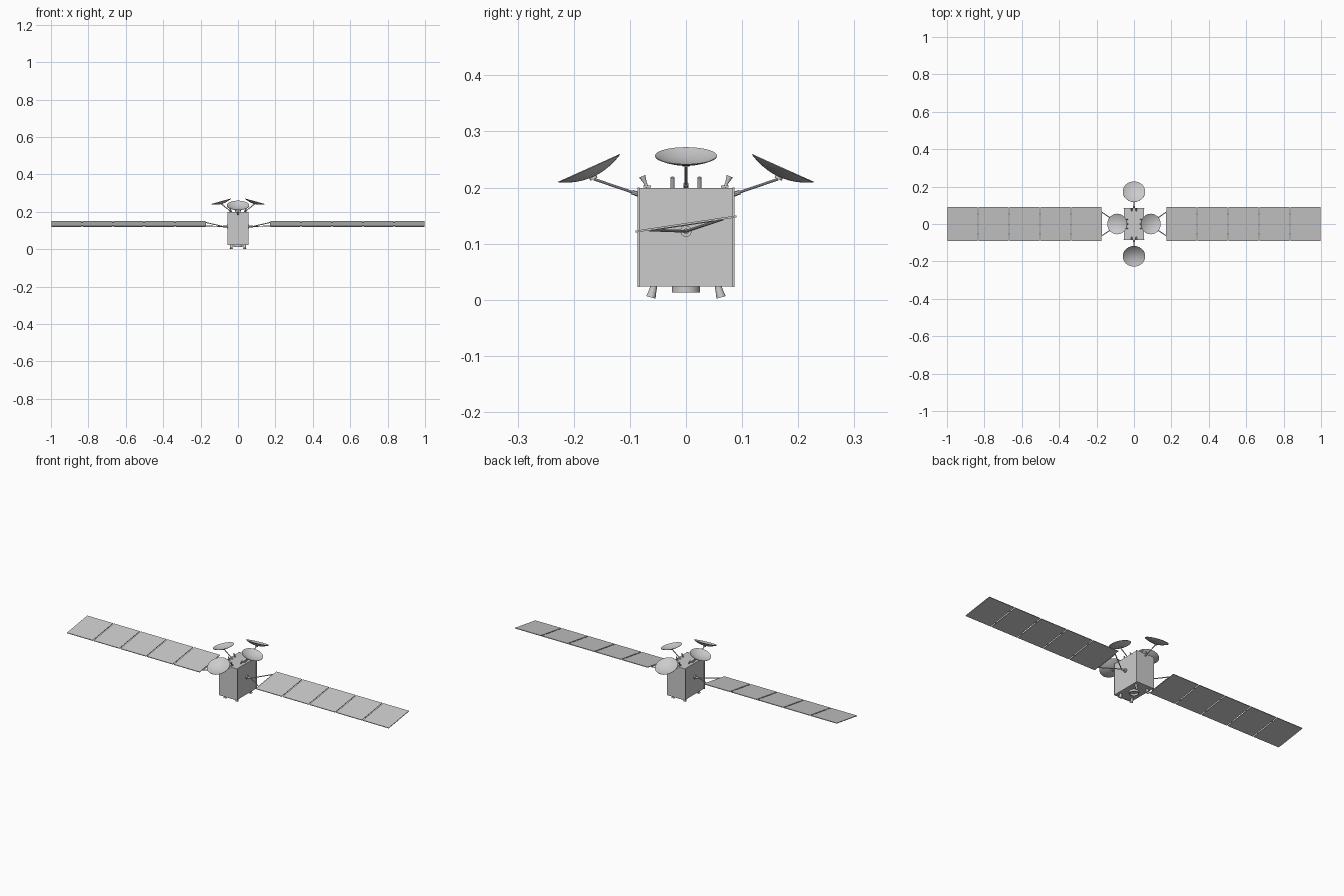
import bpy, bmesh, math
from mathutils import Vector, Matrix

if "Cube" in bpy.data.objects:
    bpy.data.objects.remove(bpy.data.objects["Cube"])


def make(name, bm, matrix=None, smooth=False):
    if matrix:
        bm.transform(matrix)
    bmesh.ops.recalc_face_normals(bm, faces=bm.faces)
    me = bpy.data.meshes.new(name)
    bm.to_mesh(me)
    bm.free()
    ob = bpy.data.objects.new(name, me)
    bpy.context.collection.objects.link(ob)
    if smooth:
        bpy.ops.object.select_all(action='DESELECT')
        ob.select_set(True)
        bpy.context.view_layer.objects.active = ob
        bpy.ops.object.shade_smooth_by_angle(angle=math.radians(35))
    return ob


def box(name, size, loc, matrix=None):
    bm = bmesh.new()
    bmesh.ops.create_cube(bm, size=1)
    bm.transform(Matrix.Translation(loc) @ Matrix.Diagonal((*size, 1)))
    return make(name, bm, matrix)


def aim(loc, direction):
    rot = Vector(direction).to_track_quat('Z', 'Y').to_matrix().to_4x4()
    return Matrix.Translation(loc) @ rot


def lathe(name, profile, loc, direction, steps=32):
    """Spin a (radius, height) profile around an axis."""
    bm = bmesh.new()
    vs = [bm.verts.new((r, 0, h)) for r, h in profile]
    es = [bm.edges.new(p) for p in zip(vs, vs[1:])]
    bmesh.ops.spin(bm, geom=vs + es, cent=(0, 0, 0), axis=(0, 0, 1),
                   angle=2 * math.pi, steps=steps)
    bmesh.ops.remove_doubles(bm, verts=bm.verts, dist=1e-6)
    return make(name, bm, aim(loc, direction), True)


def rod(name, a, b, r, steps=10):
    a, b = Vector(a), Vector(b)
    h = (b - a).length
    return lathe(name, [(0, 0), (r, 0), (r, h), (0, h)], a, b - a, steps)


def dish(name, rim_centre, axis, radius, depth, foot):
    """Thin paraboloid reflector with back hub, arm and root bracket."""
    n = 8
    inner = [(radius * i / n, depth * ((i / n) ** 2 - 1)) for i in range(n + 1)]
    outer = [(r, h - 0.0015) for r, h in reversed(inner)]
    lathe(name, inner + outer, rim_centre, axis, 40)
    ax = Vector(axis).normalized()
    back = Vector(rim_centre) - ax * depth
    hub = back - ax * 0.006
    rod(name + "_hub", hub, back, 0.007, 12)
    rod(name + "_arm", foot, hub, 0.0025)
    d = (hub - Vector(foot)).normalized()
    rod(name + "_bracket", Vector(foot) - d * 0.002, Vector(foot) + d * 0.012, 0.0045)


# Body: core with slightly larger front and back plates
box("body_core", (0.106, 0.168, 0.175), (0, 0, 0.1115))
for s in (-1, 1):
    box("body_plate", (0.112, 0.003, 0.177), (0, s * 0.0848, 0.1115))

# Main engine ring under the body
lathe("engine_ring", [(0.025, 0.024), (0.025, 0.013), (0.021, 0.013),
                      (0.017, 0.022), (0, 0.022)], (0, 0, 0), (0, 0, 1))

# Corner thrusters, splayed outward
for sx in (-1, 1):
    for sy in (-1, 1):
        lathe("thruster", [(0, 0), (0.006, 0), (0.0065, 0.008), (0.0085, 0.021),
                           (0.007, 0.021), (0.004, 0.010), (0, 0.010)],
              (sx * 0.036, sy * 0.057, 0.0245), (0, sy * 0.27, -1), 16)

# Four dish antennas
for s in (-1, 1):
    dish("long_side_dish", (0, s * 0.173, 0.235), (0, s * 0.41, 0.91),
         0.06, 0.016, (0, s * 0.085, 0.188))
    dish("short_side_dish", (s * 0.090, 0, 0.257), (s * 0.27, 0, 0.96),
         0.055, 0.013, (s * 0.035, 0, 0.199))

# Feed horns on the top deck, pointing to their dishes
horn = [(0, 0), (0.0025, 0), (0.003, 0.010), (0.006, 0.022),
        (0.005, 0.022), (0.002, 0.012), (0, 0.012)]
for s in (-1, 1):
    for t in (-1, 1):
        lathe("long_side_feed", horn, (t * 0.012, s * 0.069, 0.2),
              (0, s * 0.45, 1), 16)
        rod("short_side_feed", (s * 0.035, t * 0.024, 0.199),
            (s * 0.043, t * 0.024, 0.218), 0.0035, 14)
        box("feed_base", (0.008, 0.014, 0.004), (t * 0.012, s * 0.069, 0.202))

# Solar wings: drive boom, V yoke and five hinged panels, tilted about x
tilt = Matrix.Translation((0, 0, 0.135)) @ Matrix.Rotation(math.radians(8.5), 4, 'X')
first, pitch, gap = 0.172, 0.1656, 0.006
for s in (-1, 1):
    apex = Vector((s * 0.08, 0, 0.122))
    rod("drive_boom", (s * 0.05, 0, 0.122), apex, 0.005, 16)
    rod("drive_collar", (s * 0.05, 0, 0.122), (s * 0.060, 0, 0.122), 0.010, 20)
    for t in (-1, 1):
        rod("yoke_arm", apex, tilt @ Vector((s * 0.175, t * 0.066, -0.001)), 0.0025)
    rod("yoke_crossbar", tilt @ Vector((s * 0.172, -0.066, -0.001)),
        tilt @ Vector((s * 0.172, 0.066, -0.001)), 0.002)
    for i in range(5):
        x = first + pitch * (i + 0.5)
        box("solar_panel", (pitch - gap, 0.182, 0.0035), (s * x, 0, 0), tilt)
        if i:
            for t in (-1, 1):
                box("panel_hinge", (0.012, 0.008, 0.004),
                    (s * (x - pitch / 2), t * 0.055, -0.001), tilt)
